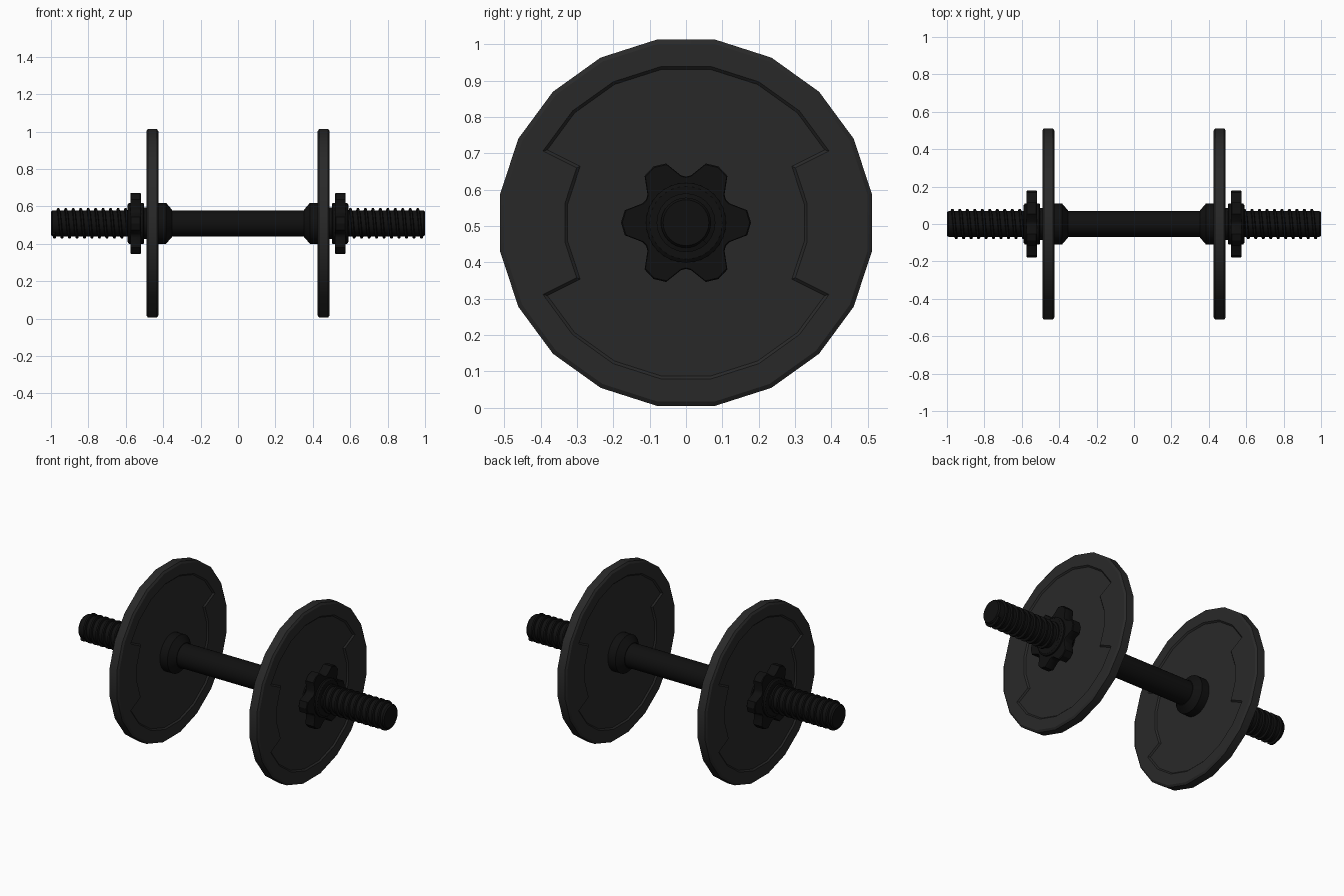
import bpy, bmesh, math
from math import cos, sin, pi, radians

if "Cube" in bpy.data.objects:
    bpy.data.objects.remove(bpy.data.objects["Cube"])

CZ = 0.509          # height of the bar axis


def material(name, v):
    m = bpy.data.materials.new(name)
    m.diffuse_color = (v, v, v, 1)
    m.use_nodes = True
    m.node_tree.nodes["Principled BSDF"].inputs["Base Color"].default_value = m.diffuse_color
    return m


BLACK = material("black_steel", 0.005)
IRON = material("cast_iron", 0.022)


def finish(bm, name, mat, side=1, angle=30):
    bmesh.ops.recalc_face_normals(bm, faces=bm.faces[:])
    me = bpy.data.meshes.new(name)
    bm.to_mesh(me)
    bm.free()
    ob = bpy.data.objects.new(name, me)
    bpy.context.collection.objects.link(ob)
    ob.location.z = CZ
    ob.rotation_euler.z = 0 if side > 0 else pi
    me.materials.append(mat)
    bpy.ops.object.select_all(action='DESELECT')
    bpy.context.view_layer.objects.active = ob
    ob.select_set(True)
    bpy.ops.object.shade_smooth_by_angle(angle=radians(angle))
    return ob


def ring(bm, x, pts):
    return [bm.verts.new((x, y, z)) for y, z in pts]


def bridge(bm, a, b):
    n = len(a)
    return [bm.faces.new((a[i], a[(i + 1) % n], b[(i + 1) % n], b[i])) for i in range(n)]


def circle(r, n, off=0.0, sy=1.0, sz=1.0):
    return [(r * sy * cos(off + 2 * pi * i / n), r * sz * sin(off + 2 * pi * i / n)) for i in range(n)]


def stack(name, sections, mat, side=1):
    """Solid made of capped cross-sections along x."""
    bm = bmesh.new()
    rings = [ring(bm, x, pts) for x, pts in sections]
    for a, b in zip(rings, rings[1:]):
        bridge(bm, a, b)
    bm.faces.new(rings[0])
    bm.faces.new(rings[-1])
    return finish(bm, name, mat, side)


def lathe(name, profile, mat, side=1, n=32):
    return stack(name, [(x, circle(r, n)) for x, r in profile], mat, side)


def plate(name, side):
    bm = bmesh.new()
    n, off, xc, h, bev = 20, radians(9), 0.458, 0.032, 0.008
    def rg(x, r):
        return ring(bm, x, circle(r, n, off, 1.0, 0.985))
    rims = []
    for d in (-1, 1):
        x = xc + d * h
        rs = [rg(x, r) for r in (0.338, 0.442, 0.506)]
        rims.append(rg(x - d * bev, 0.518))
        sunk = [bm.faces.new(rs[0])]
        # recess reaches outward only in the upper and lower sectors
        for i, f in enumerate(bridge(bm, rs[0], rs[1])):
            if abs(sin(off + 2 * pi * (i + 0.5) / n)) > sin(radians(28)):
                sunk.append(f)
        bridge(bm, rs[1], rs[2])
        bridge(bm, rs[2], rims[-1])
        rims[-1].append(sunk)
    sunk = rims[0].pop() + rims[1].pop()
    bridge(bm, rims[0], rims[1])
    bmesh.ops.recalc_face_normals(bm, faces=bm.faces[:])
    bmesh.ops.inset_region(bm, faces=sunk, thickness=0.008, depth=-0.008, use_even_offset=True)
    return finish(bm, name, IRON, side)


def star_outline(scale):
    pts = []
    for k in range(6):
        for a, r in ((-11.5, 0.172), (0, 0.179), (11.5, 0.172), (24, 0.131), (30, 0.127), (36, 0.131)):
            t = radians(60 * k + a)
            pts.append((r * scale * cos(t), r * scale * sin(t)))
    return pts


def thread(name, side, x0=0.50, x1=0.985, pitch=0.04, n=24):
    bm = bmesh.new()
    steps = int((x1 - x0 - 0.01) / pitch * n)
    prev = first = None
    for i in range(steps + 1):
        t, x = 2 * pi * i / n, x0 + pitch * i / n
        cur = [bm.verts.new((x + dx, r * cos(t), r * sin(t)))
               for dx, r in ((0, 0.062), (0.006, 0.081), (0.016, 0.081), (0.022, 0.062))]
        if prev:
            bridge(bm, prev, cur)
        first = first or cur
        prev = cur
    bm.faces.new(first)
    bm.faces.new(prev)
    return finish(bm, name, BLACK, side)


# Bar running the full length
lathe("bar", [(-1, 0.063), (-0.992, 0.069), (0.992, 0.069), (1, 0.063)], BLACK)

for side, tag in ((1, "right"), (-1, "left")):
    thread("thread_" + tag, side)
    plate("weight_plate_" + tag, side)
    # Tapered stop collar on the handle side
    lathe("stop_collar_" + tag, [(0.352, 0.072), (0.385, 0.11), (0.445, 0.11)], BLACK, side)
    # Locking nut: round hub with a six-lobed grip
    lathe("nut_hub_" + tag, [(0.47, 0.085), (0.502, 0.085), (0.502, 0.105), (0.507, 0.11),
                             (0.583, 0.11), (0.590, 0.10)], BLACK, side)
    stack("nut_grip_" + tag, [(0.519, star_outline(0.98)), (0.523, star_outline(1)),
                              (0.571, star_outline(1)), (0.575, star_outline(0.98))], BLACK, side)
